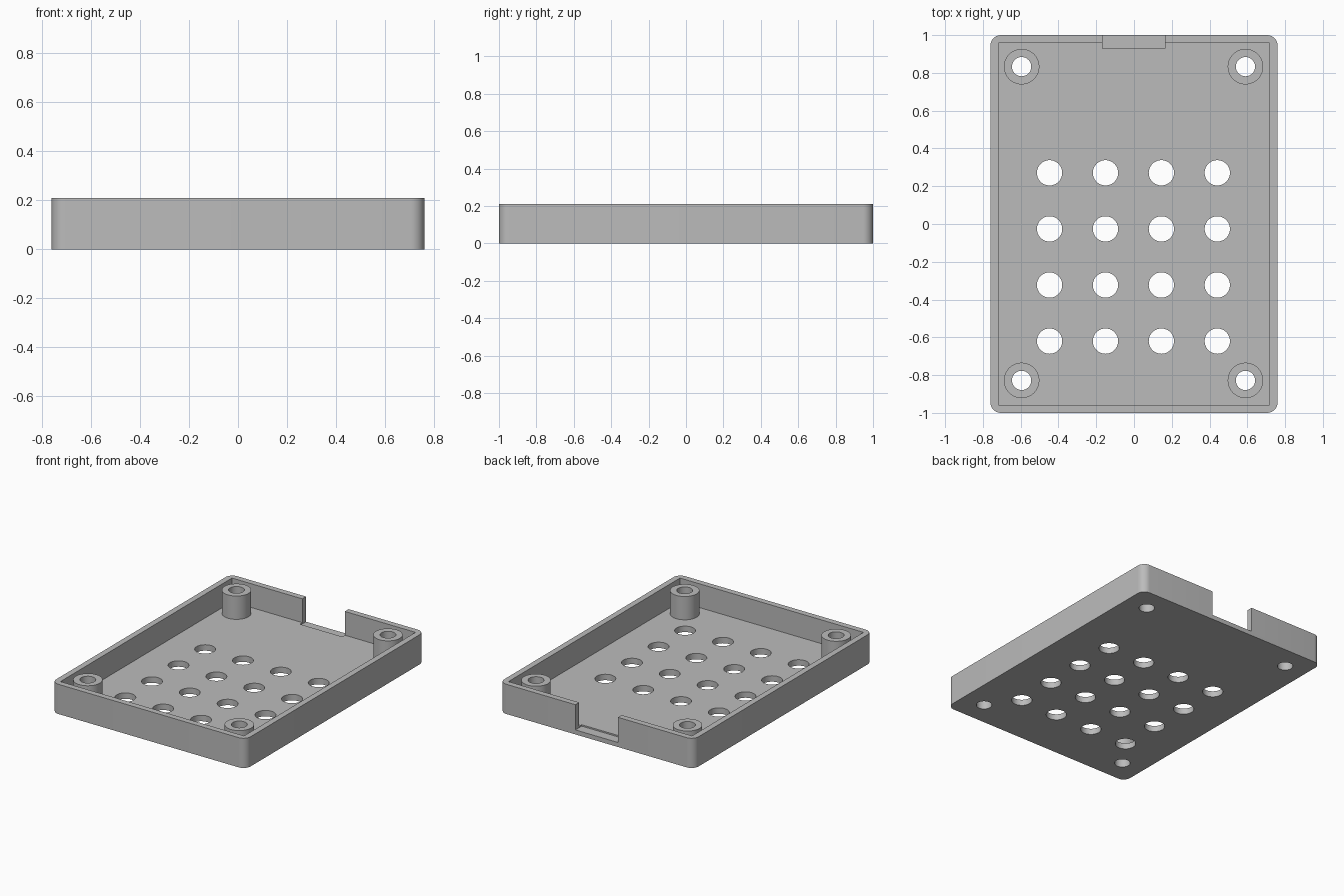
import bpy, bmesh
from math import radians
from mathutils import Matrix, Vector

if "Cube" in bpy.data.objects:
    bpy.data.objects.remove(bpy.data.objects["Cube"], do_unlink=True)

HEIGHT, FLOOR, WALL = 0.21, 0.042, 0.042
HALF_X, HALF_Y = 0.76, 1.0
POST_TOP, POST_R, BORE_R, VENT_R = 0.207, 0.094, 0.051, 0.067

grey = bpy.data.materials.new("plain grey")
grey.use_nodes = True
colour = (0.5, 0.5, 0.5, 1)
grey.diffuse_color = colour
grey.node_tree.nodes["Principled BSDF"].inputs["Base Color"].default_value = colour


def make_object(name, bm):
    mesh = bpy.data.meshes.new(name)
    bm.to_mesh(mesh)
    bm.free()
    mesh.materials.append(grey)
    obj = bpy.data.objects.new(name, mesh)
    bpy.context.collection.objects.link(obj)
    return obj


def add_box(bm, low, high):
    low, high = Vector(low), Vector(high)
    size = Matrix.Diagonal((*(high - low), 1))
    return bmesh.ops.create_cube(bm, size=1, matrix=Matrix.Translation((low + high) / 2) @ size)["verts"]


def add_cylinder(bm, x, y, radius, z0, z1):
    bmesh.ops.create_cone(bm, cap_ends=True, segments=48, radius1=radius, radius2=radius,
                          depth=z1 - z0, matrix=Matrix.Translation((x, y, (z0 + z1) / 2)))


def activate(obj):
    bpy.ops.object.select_all(action="DESELECT")
    obj.select_set(True)
    bpy.context.view_layer.objects.active = obj


def cut(obj, bm):
    cutter = make_object("cutter", bm)
    activate(obj)
    mod = obj.modifiers.new("cut", "BOOLEAN")
    mod.operation, mod.solver, mod.object = "DIFFERENCE", "EXACT", cutter
    bpy.ops.object.modifier_apply(modifier=mod.name)
    bpy.data.objects.remove(cutter, do_unlink=True)


def smooth(obj):
    activate(obj)
    bpy.ops.object.shade_smooth_by_angle(angle=radians(30))


# Outer body with rounded vertical corners
bm = bmesh.new()
add_box(bm, (-HALF_X, -HALF_Y, 0), (HALF_X, HALF_Y, HEIGHT))
upright = [e for e in bm.edges if abs(e.verts[0].co.z - e.verts[1].co.z) > 0.1]
bmesh.ops.bevel(bm, geom=upright, offset=0.055, segments=8, profile=0.5, affect="EDGES")
tray = make_object("tray", bm)

# Square-cornered cavity
bm = bmesh.new()
add_box(bm, (WALL - HALF_X, WALL - HALF_Y, FLOOR), (HALF_X - WALL, HALF_Y - WALL, 0.4))
cut(tray, bm)

# Cable notch through the back wall, sunk slightly into the floor
bm = bmesh.new()
add_box(bm, (-0.168, 0.93, 0.032), (0.165, 1.1, 0.4))
cut(tray, bm)

# Vent grid and screw holes through the floor
posts = [(x, y) for x in (-0.595, 0.59) for y in (-0.828, 0.833)]
bm = bmesh.new()
for i in range(4):
    for j in range(4):
        add_cylinder(bm, -0.447 + 0.296 * i, -0.62 + 0.297 * j, VENT_R, -0.1, 0.15)
for x, y in posts:
    add_cylinder(bm, x, y, BORE_R, -0.1, 0.15)
cut(tray, bm)
smooth(tray)

# Hollow screw posts in the corners
for x, y in posts:
    side = "left" if x > 0 else "right"
    end = "back" if y > 0 else "front"
    bm = bmesh.new()
    add_cylinder(bm, x, y, POST_R, FLOOR, POST_TOP)
    post = make_object(f"screw_post_{end}_{side}", bm)
    bm = bmesh.new()
    add_cylinder(bm, x, y, BORE_R, -0.1, 0.4)
    cut(post, bm)
    smooth(post)
